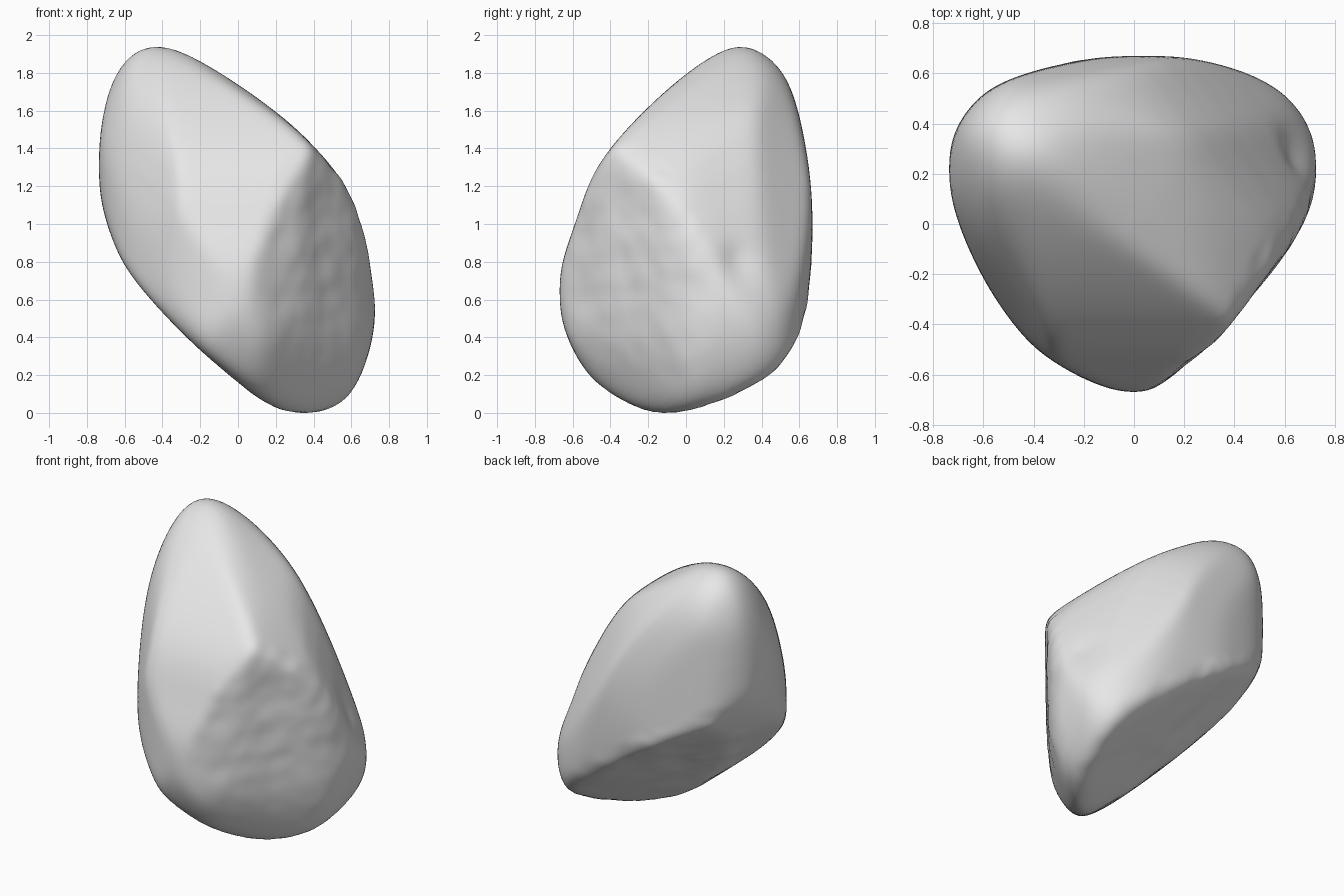
import bpy
import bmesh
from math import sin, cos, radians, atan2, pi, hypot, exp
from mathutils import Vector, noise

default_cube = bpy.data.objects.get("Cube")
if default_cube:
    bpy.data.objects.remove(default_cube, do_unlink=True)

# Profiles of the stone, measured from its core
front_profile = [(-.42, 1), (-.64, .87), (-.745, .35), (-.65, -.1), (-.4, -.5), (.04, -.91),
                 (.28, -1), (.58, -.92), (.74, -.4), (.62, .12), (.4, .44), (0, .8)]
side_profile = [(.3, 1), (.52, .83), (.64, .4), (.67, -.1), (.58, -.63), (.3, -.92),
                (-.17, -1), (-.5, -.8), (-.68, -.38), (-.58, .05), (-.42, .4), (-.05, .78)]
plan_profile = [(-.745, .25), (-.6, .52), (-.25, .645), (.12, .678), (.5, .58), (.72, .38),
                (.7, .07), (.5, -.28), (.25, -.52), (0, -.677), (-.4, -.49), (-.65, -.12)]
ridge_profile = [(-.19, 1.12), (-.5, .75), (-.64, -.08), (-.49, -.72), (-.1, -1.05),
                 (.44, -.99), (.8, -.6), (.7, -.1), (.32, .7)]
back_profile = [(-.81, -.46), (-.59, -.84), (-.16, -.84), (.47, -.51), (.64, -.25),
                (.5, .46), (.14, .71), (-.41, .42)]
base_profile = [(.49, .91), (.77, .69), (.81, .16), (.57, -.22), (.2, -.56),
                (-.2, -.86), (-.36, -.91), (-.52, -.56), (-.57, -.03), (-.5, .4)]

# Broken faces (outward direction, distance from the core) and a hollow
SIDE_BREAK = (Vector((.8, -.6, 0)).normalized(), .55)
BASE_BREAK = (Vector((-.5, .45, -.74)).normalized(), .53)
HOLLOW = Vector((.7, .3, -.2)).normalized()
STEPS = 360
SHARPNESS = 80


def rounded(points, cuts=6):
    """Closed smooth curve through the profile points."""
    pts = [Vector(p) for p in points]
    result = []
    for i in range(len(pts)):
        a, b, c, d = (pts[(i + k) % len(pts)] for k in (-1, 0, 1, 2))
        for j in range(cuts):
            t = j / cuts
            result.append(b + (c - a) * t / 2 + (a - b * 2.5 + c * 2 - d / 2) * t * t
                          + (b * 1.5 - a / 2 - c * 1.5 + d / 2) * t ** 3)
    return result


def cross(a, b):
    return a[0] * b[1] - a[1] * b[0]


def radius_table(points):
    """Distance from the core to the profile at every angle."""
    curve = rounded(points)
    table = []
    for step in range(STEPS):
        angle = 2 * pi * step / STEPS
        ray = (cos(angle), sin(angle))
        best = 0
        for a, b in zip(curve, curve[1:] + curve[:1]):
            edge = b - a
            area = cross(ray, edge)
            if abs(area) > 1e-9:
                along = cross(a, ray) / area
                if -.001 <= along <= 1.001:
                    best = max(best, cross(a, edge) / area)
        table.append(best)
    return table


def carving(points, azimuth, elevation):
    """A profile with the directions it is carved along."""
    az, el = radians(azimuth), radians(elevation)
    right = Vector((cos(az), sin(az), 0))
    up = Vector((-sin(az) * sin(el), cos(az) * sin(el), cos(el)))
    return right, up, radius_table(points)


carvings = [
    carving(front_profile, 0, 0),
    carving(side_profile, 90, 0),
    carving(plan_profile, 0, 90),
    carving(ridge_profile, 35, 25),
    carving(back_profile, 215, 25),
    carving(base_profile, 145, -25),
]


def stone_radius(ray):
    """Blend all the limits in one direction into a softly rounded surface."""
    limits = []
    for right, up, table in carvings:
        u, v = ray.dot(right), ray.dot(up)
        length = hypot(u, v)
        if length > .05:
            place = (atan2(v, u) / (2 * pi) % 1) * STEPS
            i, part = int(place), place % 1
            r = table[i % STEPS] * (1 - part) + table[(i + 1) % STEPS] * part
            limits.append(r / length)
    for normal, distance in (SIDE_BREAK, BASE_BREAK):
        facing = ray.dot(normal)
        if facing > .1:
            limits.append(distance / facing)
    nearest = min(limits)
    return nearest * sum((nearest / r) ** SHARPNESS for r in limits) ** (-1 / SHARPNESS)


# Stone body
bm = bmesh.new()
bmesh.ops.create_icosphere(bm, subdivisions=6, radius=1)
for vert in bm.verts:
    ray = vert.co.normalized()
    vert.co = ray * stone_radius(ray)
for _ in range(8):
    bmesh.ops.smooth_vert(bm, verts=bm.verts, factor=.5,
                          use_axis_x=True, use_axis_y=True, use_axis_z=True)

# Chipped roughness on the broken faces and a shallow hollow beside them
for vert in bm.verts:
    p = vert.co.copy()
    ray = p.normalized()
    on_break = max(p.dot(n) - d for n, d in (SIDE_BREAK, BASE_BREAK))
    rough = min(1, max(0, (on_break + .1) / .05))
    bump = noise.noise(p * 4) * .012 + noise.noise(p * 9) * .005
    dent = .03 * exp(-(ray - HOLLOW).length_squared / .02)
    vert.co = p + ray * (bump * rough - dent)

# Stand it on the ground
lowest = min(v.co.z for v in bm.verts)
bmesh.ops.translate(bm, verts=bm.verts, vec=(0, 0, -lowest))

mesh = bpy.data.meshes.new("broken_stone")
bm.to_mesh(mesh)
bm.free()
stone = bpy.data.objects.new("broken_stone", mesh)
bpy.context.collection.objects.link(stone)

# Plain grey stone
grey = bpy.data.materials.new("stone_grey")
grey.use_nodes = True
colour = (.8, .8, .8, 1)
grey.diffuse_color = colour
shader = next(n for n in grey.node_tree.nodes if n.type == "BSDF_PRINCIPLED")
shader.inputs["Base Color"].default_value = colour
mesh.materials.append(grey)

bpy.ops.object.select_all(action="DESELECT")
stone.select_set(True)
bpy.context.view_layer.objects.active = stone
bpy.ops.object.shade_smooth_by_angle(angle=radians(35))
